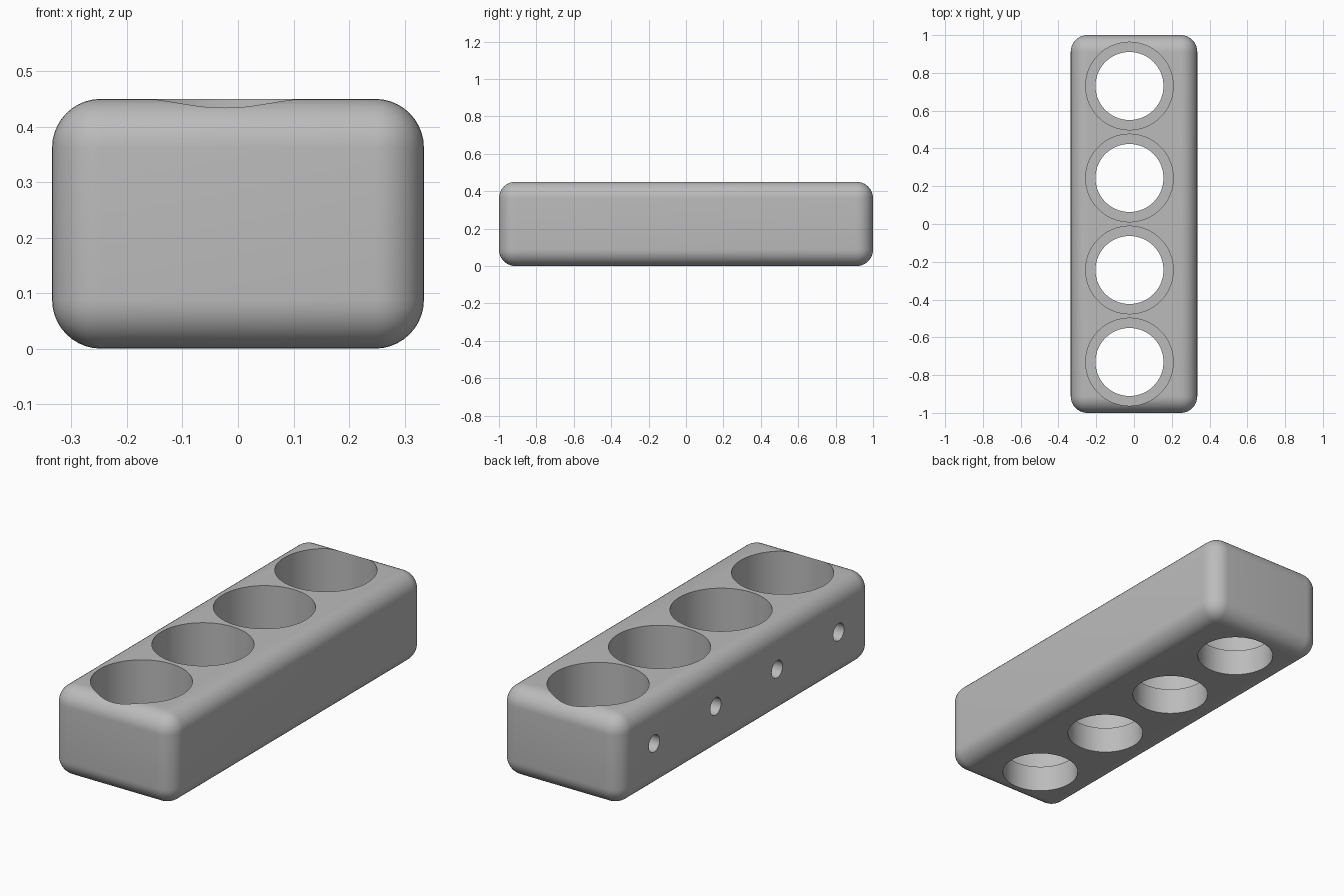
import bpy
import math

cube = bpy.data.objects.get("Cube")
if cube:
    bpy.data.objects.remove(cube, do_unlink=True)

WIDTH, LENGTH, HEIGHT, ROUND = 0.67, 2.0, 0.45, 0.088
WELL_X, WELL_STEP, LEDGE_Z = -0.024, 0.487, 0.133

grey = bpy.data.materials.new("plain grey")
grey.use_nodes = True
colour = (0.5, 0.5, 0.5, 1)
grey.diffuse_color = colour
grey.node_tree.nodes["Principled BSDF"].inputs["Base Color"].default_value = colour

# Rounded block
bpy.ops.mesh.primitive_cube_add(size=1, location=(0, 0, HEIGHT / 2))
block = bpy.context.object
block.name = "holder_block"
block.scale = (WIDTH, LENGTH, HEIGHT)
bpy.ops.object.transform_apply(location=False, rotation=False, scale=True)
block.data.materials.append(grey)
bevel = block.modifiers.new("rounded edges", "BEVEL")
bevel.width = ROUND
bevel.segments = 10


def drill(name, radius, start, end, sides):
    """Cut a round hole between two points on a vertical or sideways axis."""
    sideways = start[0] != end[0]
    bpy.ops.mesh.primitive_cylinder_add(
        vertices=sides, radius=radius, depth=math.dist(start, end),
        location=[(a + b) / 2 for a, b in zip(start, end)],
        rotation=(0, math.pi / 2 if sideways else 0, 0))
    cutter = bpy.context.object
    cutter.name = name
    cutter.data.materials.append(grey)
    cutter.hide_render = True
    cut = block.modifiers.new(name, "BOOLEAN")
    cut.operation = "DIFFERENCE"
    cut.solver = "EXACT"
    cut.object = cutter
    return cutter


# Stepped wells, each with a small screw hole through the left wall
cutters = []
for i in range(4):
    y = (i - 1.5) * WELL_STEP
    cutters += [
        drill("well_cutter", 0.232, (WELL_X, y, LEDGE_Z), (WELL_X, y, 1), 96),
        drill("through_hole_cutter", 0.18, (WELL_X, y, -0.2), (WELL_X, y, 0.3), 96),
        drill("side_hole_cutter", 0.043, (-0.5, y, 0.235), (WELL_X, y, 0.235), 40)]

# Apply the cuts and remove the cutters
bpy.ops.object.select_all(action="DESELECT")
block.select_set(True)
bpy.context.view_layer.objects.active = block
for modifier in list(block.modifiers):
    bpy.ops.object.modifier_apply(modifier=modifier.name)
for cutter in cutters:
    bpy.data.objects.remove(cutter, do_unlink=True)
bpy.ops.object.shade_smooth_by_angle(angle=math.radians(25))
